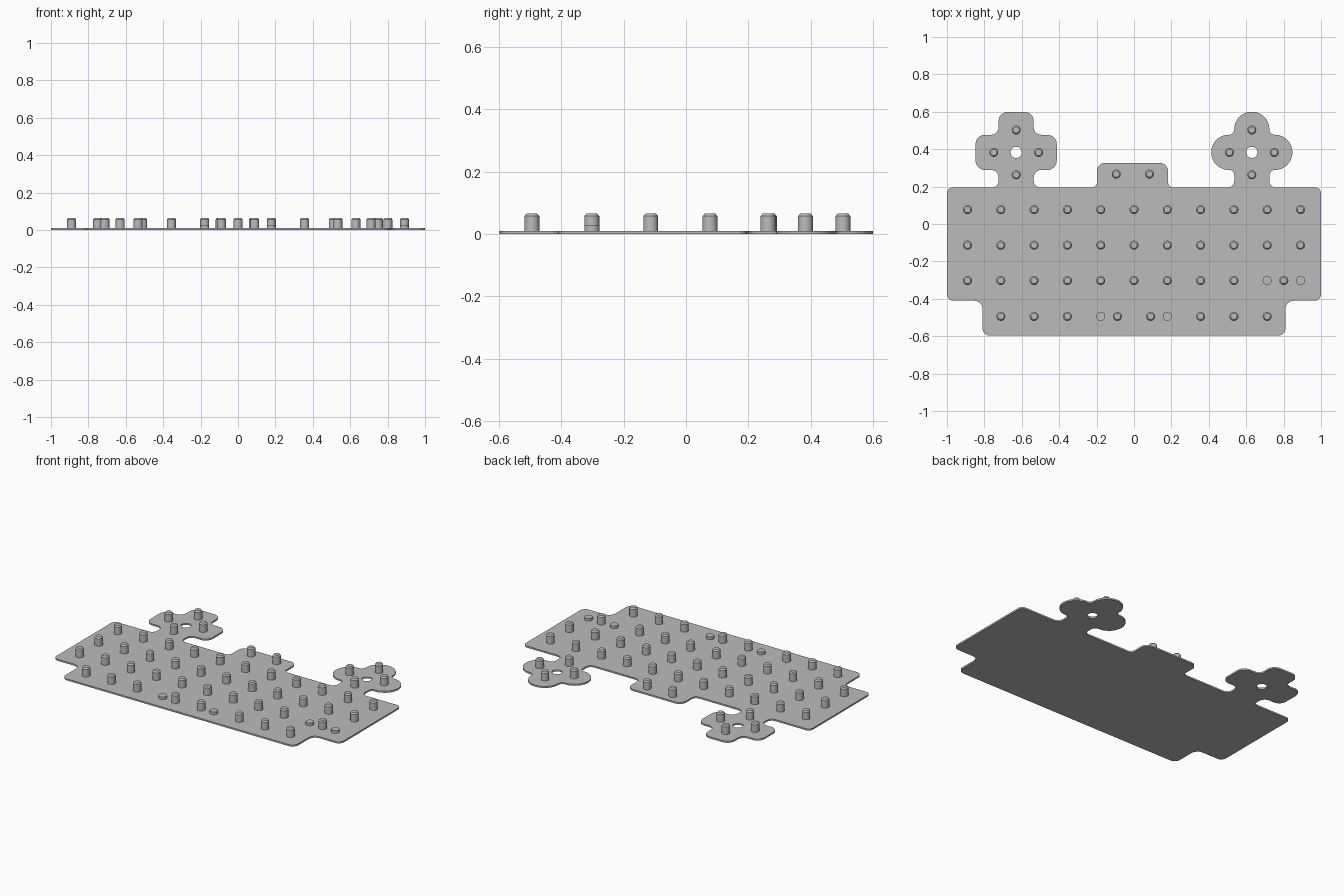
import bpy, bmesh, math
from mathutils import Vector

cube = bpy.data.objects.get("Cube")
if cube:
    bpy.data.objects.remove(cube, do_unlink=True)

grey = bpy.data.materials.new("plain grey")
grey.use_nodes = True
COLOUR = (0.5, 0.5, 0.5, 1)
grey.diffuse_color = COLOUR
grey.node_tree.nodes["Principled BSDF"].inputs["Base Color"].default_value = COLOUR

PLATE = 0.01
PITCH = 0.178
ROWS = (0.077, -0.113, -0.302, -0.494)
PAD_X, PAD_Y, ARM = 0.63, 0.383, 0.12


def rounded(corners, steps=8):
    """Round each (x, y, radius) corner of a polygon with right angles."""
    out = []
    for i, (x, y, r) in enumerate(corners):
        p = Vector((x, y))
        a = (Vector(corners[i - 1][:2]) - p).normalized()
        b = (Vector(corners[(i + 1) % len(corners)][:2]) - p).normalized()
        for s in range(steps + 1):
            t = s / steps * math.pi / 2
            out.append(p + r * (a * (1 - math.sin(t)) + b * (1 - math.cos(t))))
    return out


def circle(cx, cy, r, n=32):
    return [Vector((cx + r * math.cos(math.tau * i / n),
                    cy + r * math.sin(math.tau * i / n))) for i in range(n)]


def pad(cx, outer, inner):
    """Cross-shaped pad on a short neck, traced from right to left."""
    h, reach = 0.094, 0.217
    lo, hi, top = PAD_Y - h, PAD_Y + h, PAD_Y + reach
    half = [(h, 0.195, 0.035), (h, lo, inner), (reach, lo, outer),
            (reach, hi, outer), (h, hi, inner), (h, top, outer)]
    right = [(cx + x, y, r) for x, y, r in half]
    left = [(cx - x, y, r) for x, y, r in reversed(half)]
    return right + left


# Flat plate with both pads, the small tab and the two pad holes
outline = [(-0.81, -0.597, 0.04), (0.81, -0.597, 0.04), (0.81, -0.41, 0.045),
           (1, -0.41, 0.035), (1, 0.195, 0.03)]
outline += pad(PAD_X, 0.093, 0.028)
outline += [(0.182, 0.195, 0.03), (0.182, 0.327, 0.045),
            (-0.198, 0.327, 0.045), (-0.198, 0.195, 0.03)]
outline += pad(-PAD_X, 0.05, 0.04)
outline += [(-1, 0.195, 0.03), (-1, -0.41, 0.035), (-0.81, -0.41, 0.045)]

curve = bpy.data.curves.new("plate", "CURVE")
curve.dimensions = "2D"
curve.fill_mode = "BOTH"
curve.extrude = PLATE / 2
for loop in (rounded(outline), circle(PAD_X, PAD_Y, 0.03), circle(-PAD_X, PAD_Y, 0.03)):
    spline = curve.splines.new("POLY")
    spline.points.add(len(loop) - 1)
    for point, co in zip(spline.points, loop):
        point.co = (co.x, co.y, 0, 1)
    spline.use_cyclic_u = True
plate = bpy.data.objects.new("plate", curve)
bpy.context.collection.objects.link(plate)
plate.location.z = PLATE / 2
bpy.ops.object.select_all(action="DESELECT")
plate.select_set(True)
bpy.context.view_layer.objects.active = plate
bpy.ops.object.convert(target="MESH")
plate = bpy.context.object
plate.data.materials.clear()
plate.data.materials.append(grey)
bpy.ops.object.shade_smooth_by_angle()


def stud_mesh(name, profile, sides=24):
    """Turn an (r, z) profile into a capped round stud."""
    bm = bmesh.new()
    rings = [[bm.verts.new((v.x, v.y, z)) for v in circle(0, 0, r, sides)]
             for r, z in profile]
    for low, high in zip(rings, rings[1:]):
        for i in range(sides):
            j = (i + 1) % sides
            bm.faces.new((low[i], low[j], high[j], high[i]))
    bm.faces.new(rings[-1])
    bm.faces.new(rings[0][::-1])
    mesh = bpy.data.meshes.new(name)
    bm.to_mesh(mesh)
    bm.free()
    mesh.materials.append(grey)
    return mesh


def place(name, mesh, spots):
    for x, y in spots:
        ob = bpy.data.objects.new(name, mesh)
        ob.location = (x, y, 0)
        bpy.context.collection.objects.link(ob)
        ob.select_set(True)


# Stud positions: full rows, then rows with wide gaps, tab and pads
studs = [(PITCH * c, y) for y in ROWS[:2] for c in range(-5, 6)]
studs += [(PITCH * c, ROWS[2]) for c in (-5, -4, -3, -2, -1, 0, 1, 2, 3, 4.5)]
studs[-1:] = [(PITCH * 3, ROWS[2]), (PITCH * 4.5, ROWS[2])] if studs[-2][0] < PITCH * 3 else studs[-1:]
studs += [(s * PITCH * c, ROWS[3]) for s in (-1, 1) for c in (0.5, 2, 3, 4)]
studs += [(s * PITCH / 2 - 0.006, 0.267) for s in (-1, 1)]
for side in (-1, 1):
    for dx, dy in ((ARM, 0), (-ARM, 0), (0, ARM), (0, -ARM)):
        studs.append((side * PAD_X + dx, PAD_Y + dy))
# Low stubs beside the wide gaps
stubs = [(-PITCH, ROWS[3]), (PITCH, ROWS[3]), (PITCH * 4, ROWS[2]), (PITCH * 5, ROWS[2])]

bpy.ops.object.select_all(action="DESELECT")
place("stud", stud_mesh("stud", [(0.024, 0.005), (0.024, 0.057), (0.017, 0.065)]), studs)
place("low_stub", stud_mesh("low_stub", [(0.024, 0.005), (0.024, 0.027)]), stubs)
bpy.context.view_layer.objects.active = bpy.context.selected_objects[0]
bpy.ops.object.shade_smooth_by_angle(angle=math.radians(30))
